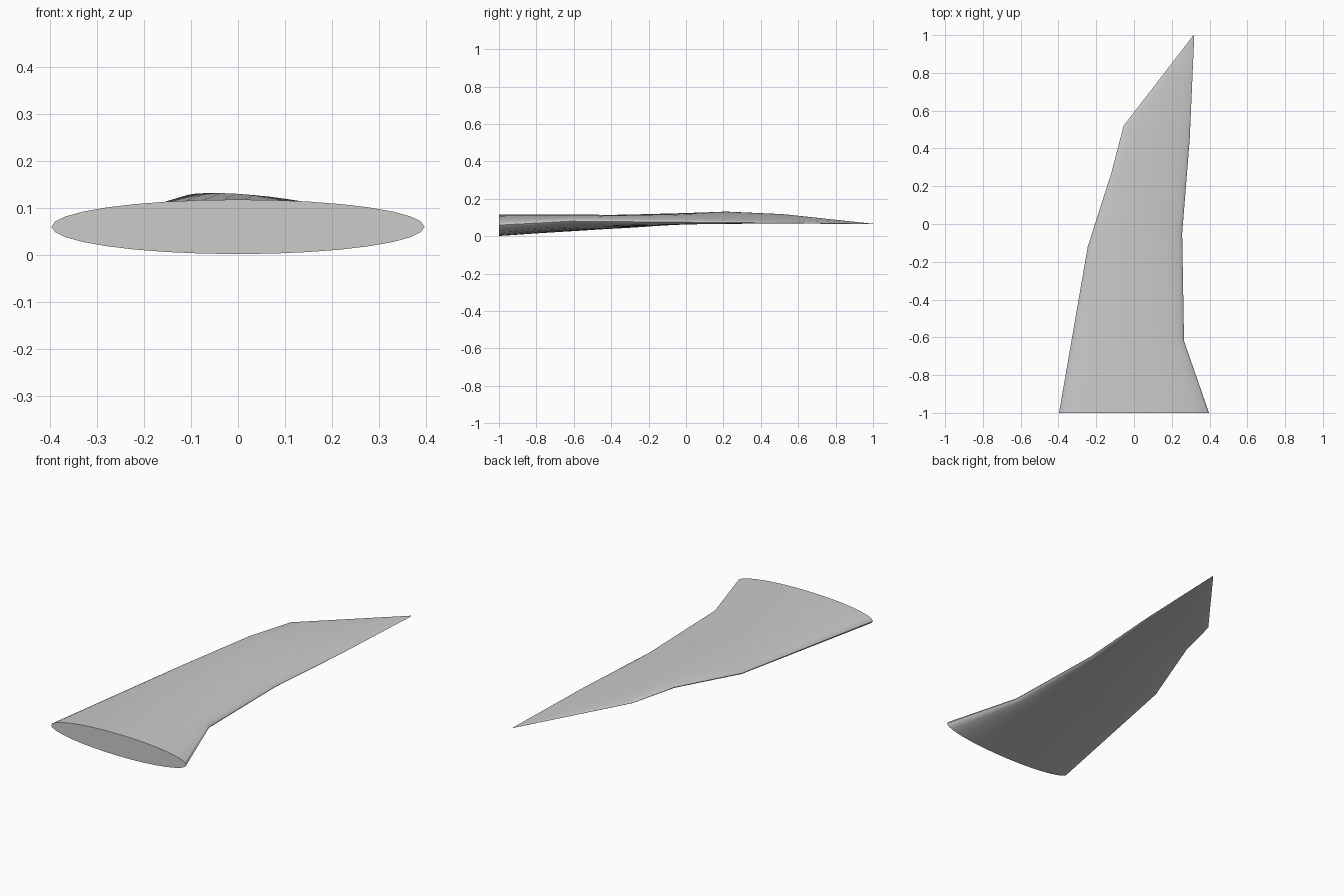
import bpy, bmesh, math
from mathutils import Vector

if "Cube" in bpy.data.objects:
    bpy.data.objects.remove(bpy.data.objects["Cube"])

SIDES = 32

# Oval sections: left edge point, right edge point, half thickness
sections = [
    ((-0.397, -1.0, 0.059), (0.397, -1.0, 0.059), 0.058),
    ((-0.245, -0.12, 0.078), (0.265, -0.62, 0.080), 0.035),
    ((-0.120, 0.27, 0.119), (0.255, -0.05, 0.075), 0.026),
    ((-0.055, 0.52, 0.115), (0.295, 0.45, 0.071), 0.012),
    ((0.315, 1.0, 0.066), (0.319, 0.997, 0.065), 0.001),
]


def add_ring(bm, left, right, half):
    left, right = Vector(left), Vector(right)
    centre, axis = (left + right) / 2, (right - left) / 2
    ring = []
    for i in range(SIDES):
        a = 2 * math.pi * i / SIDES
        ring.append(bm.verts.new(centre + axis * math.cos(a)
                                 + Vector((0, 0, half * math.sin(a)))))
    return ring


# Blade: loft through the slanted oval sections, capped at both ends
bm = bmesh.new()
rings = [add_ring(bm, *s) for s in sections]
for a, b in zip(rings, rings[1:]):
    for i in range(SIDES):
        j = (i + 1) % SIDES
        bm.faces.new((a[i], a[j], b[j], b[i]))
bm.faces.new(rings[0])
bm.faces.new(rings[-1])
bmesh.ops.recalc_face_normals(bm, faces=bm.faces[:])

mesh = bpy.data.meshes.new("wing_blade")
bm.to_mesh(mesh)
bm.free()
blade = bpy.data.objects.new("wing_blade", mesh)
bpy.context.collection.objects.link(blade)

# Smooth skin with a sharp rim at the root cap
bpy.context.view_layer.objects.active = blade
blade.select_set(True)
bpy.ops.object.shade_smooth_by_angle(angle=math.radians(30))
